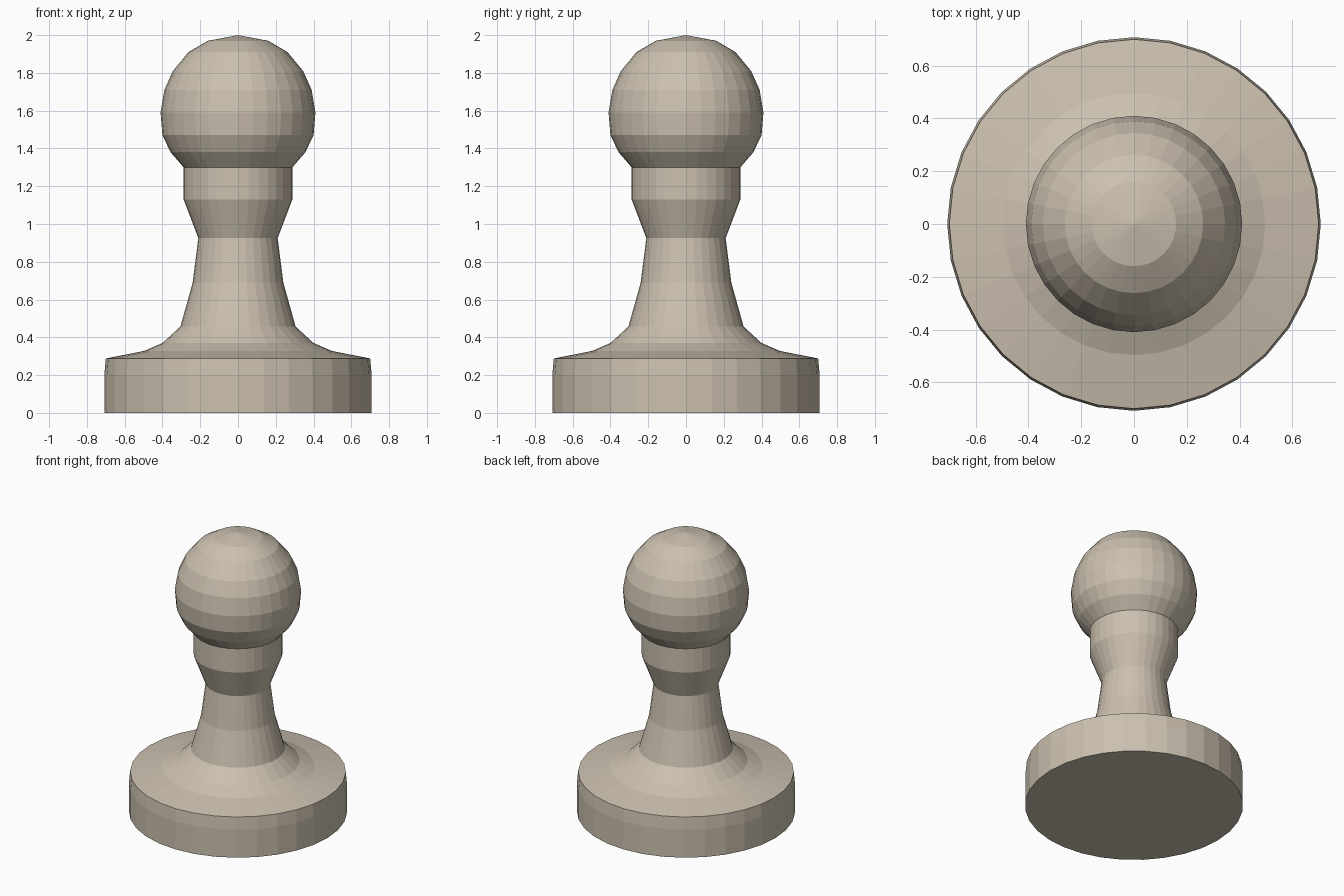
import bpy, bmesh
from math import tau
from mathutils import Vector

cube = bpy.data.objects.get("Cube")
if cube:
    bpy.data.objects.remove(cube, do_unlink=True)

SIDES = 32

# Warm stone colour
stone = bpy.data.materials.new("warm_stone")
stone.use_nodes = True
colour = (0.60, 0.53, 0.43, 1)
stone.diffuse_color = colour
bsdf = next(n for n in stone.node_tree.nodes if n.type == 'BSDF_PRINCIPLED')
bsdf.inputs["Base Color"].default_value = colour

# Half-profile (radius, height) of each turned section, bottom to top
base = [(0, 0), (0.708, 0), (0.708, 0.2), (0.70, 0.288)]
flare = [(0.497, 0.328), (0.40, 0.37), (0.305, 0.457)]
stem = [(0.24, 0.69), (0.21, 0.925)]
collar = [(0.288, 1.13), (0.288, 1.30)]
head = [(0.357, 1.38), (0.40, 1.47), (0.41, 1.59), (0.39, 1.71),
        (0.345, 1.81), (0.262, 1.91), (0.16, 1.97), (0, 2)]


def lathe(name, profile):
    """Spin a half-profile around z into a closed, faceted solid."""
    bm = bmesh.new()
    verts = [bm.verts.new((r, 0, z)) for r, z in profile]
    edges = [bm.edges.new(pair) for pair in zip(verts, verts[1:])]
    bmesh.ops.spin(bm, geom=verts + edges, cent=Vector(), axis=(0, 0, 1),
                   angle=tau, steps=SIDES, use_merge=True)
    bmesh.ops.remove_doubles(bm, verts=bm.verts, dist=0.0005)
    bmesh.ops.recalc_face_normals(bm, faces=bm.faces)
    mesh = bpy.data.meshes.new(name)
    bm.to_mesh(mesh)
    bm.free()
    mesh.materials.append(stone)
    obj = bpy.data.objects.new(name, mesh)
    bpy.context.collection.objects.link(obj)
    return obj


# The whole piece is one continuous turning
lathe("turned_game_piece", base + flare + stem + collar + head)
